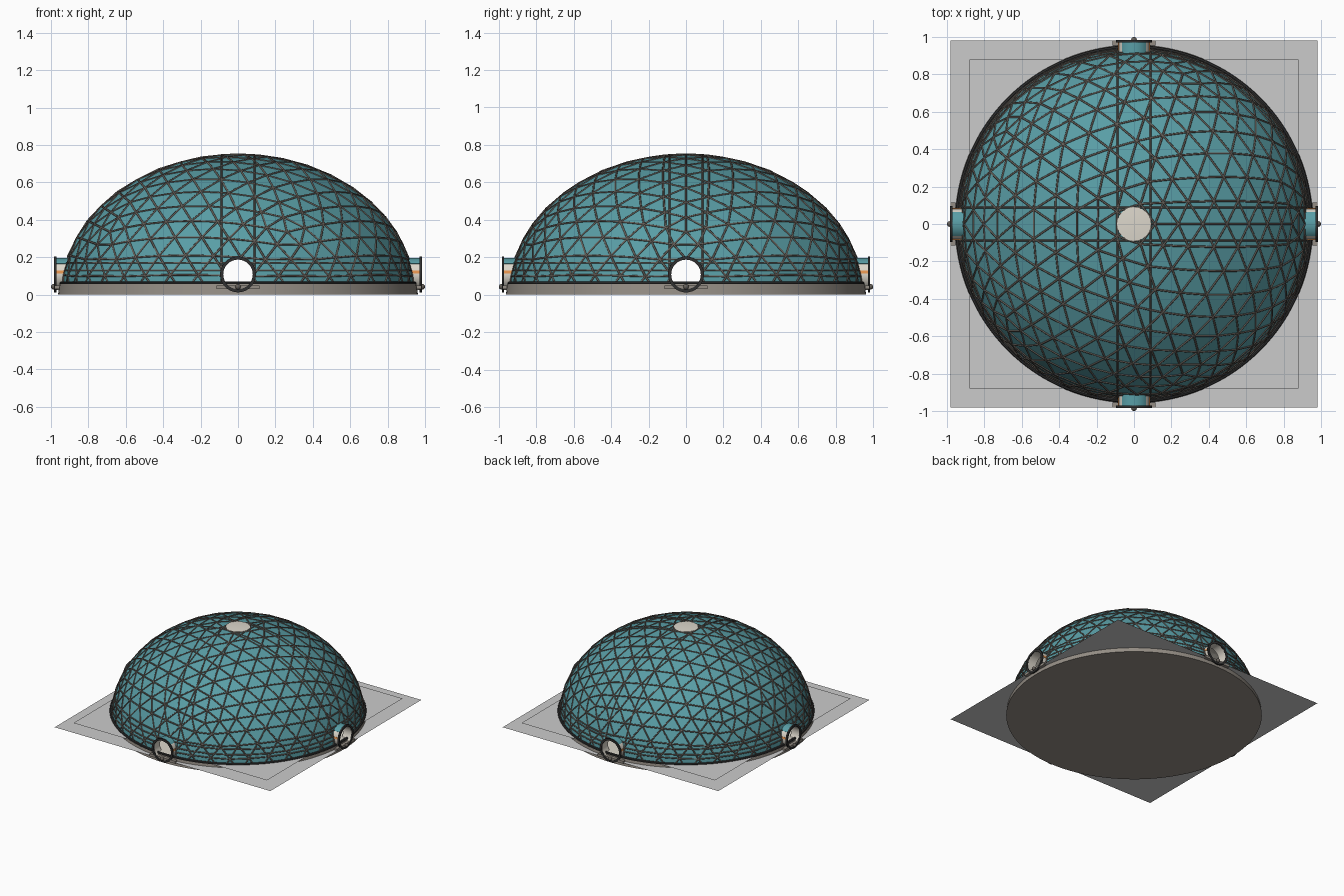
import bpy, bmesh, math
from mathutils import Matrix, Vector

if "Cube" in bpy.data.objects:
    bpy.data.objects.remove(bpy.data.objects["Cube"])

A, C = 0.945, 0.75            # dome radius and height
TR, TZ = 0.086, 0.108         # tunnel radius and axis height
SKY = 0.088                   # skylight radius


def material(name, rgb):
    m = bpy.data.materials.new(name)
    m.diffuse_color = (*rgb, 1)
    m.use_nodes = True
    m.node_tree.nodes["Principled BSDF"].inputs["Base Color"].default_value = m.diffuse_color
    return m


teal = material("teal_panel", (0.10, 0.34, 0.38))
strut = material("strut_grey", (0.13, 0.115, 0.10))
dark = material("dark_trim", (0.03, 0.03, 0.03))
cream = material("cream", (0.72, 0.68, 0.60))
stone = material("base_stone", (0.30, 0.27, 0.235))
orange = material("orange", (0.80, 0.30, 0.08))


def add(name, bm, mat=None, smooth=False):
    me = bpy.data.meshes.new(name)
    bm.to_mesh(me)
    bm.free()
    ob = bpy.data.objects.new(name, me)
    bpy.context.collection.objects.link(ob)
    if mat:
        me.materials.append(mat)
    if smooth:
        bpy.ops.object.select_all(action='DESELECT')
        ob.select_set(True)
        bpy.context.view_layer.objects.active = ob
        bpy.ops.object.shade_smooth_by_angle(angle=math.radians(35))
    return ob


def sweep(name, profile, mat, a0=0, a1=360, n=96, closed=True, mtx=None):
    """Turn an (r, z) profile around z, fully or over part of the circle."""
    bm = bmesh.new()
    full = a1 - a0 == 360
    rings = []
    for i in range(n if full else n + 1):
        a = math.radians(a0 + (a1 - a0) * i / n)
        rings.append([bm.verts.new((r * math.cos(a), r * math.sin(a), z)) for r, z in profile])
    p = len(profile)
    for i in range(n):
        s, t = rings[i], rings[(i + 1) % len(rings)]
        for j in range(p if closed else p - 1):
            k = (j + 1) % p
            bm.faces.new((s[j], t[j], t[k], s[k]))
    if not full:
        bm.faces.new(rings[0])
        bm.faces.new(rings[-1][::-1])
    bmesh.ops.remove_doubles(bm, verts=bm.verts, dist=1e-5)
    bmesh.ops.recalc_face_normals(bm, faces=bm.faces)
    if mtx:
        bm.transform(mtx)
    return add(name, bm, mat, True)


def band(r0, r1, z0, z1):
    return [(r0, z0), (r1, z0), (r1, z1), (r0, z1)]


def bake(ob):
    dg = bpy.context.evaluated_depsgraph_get()
    return bpy.data.meshes.new_from_object(ob.evaluated_get(dg))


# Geodesic dome: flattened icosphere, sliced along the entrance lines
bm = bmesh.new()
bmesh.ops.create_icosphere(bm, subdivisions=4, radius=1)
bm.transform(Matrix.Diagonal((A, A, C, 1)))


def cut(co, no, clear=False):
    bmesh.ops.bisect_plane(bm, geom=bm.verts[:] + bm.edges[:] + bm.faces[:], dist=1e-4,
                           plane_co=co, plane_no=no, clear_inner=clear)


cut((0, 0, 0.055), (0, 0, 1), True)
for s in (-0.088, 0.088):
    cut((s, 0, 0), (1, 0, 0))
    cut((0, s, 0), (0, 1, 0))
for z in (0.13, 0.17):
    cut((0, 0, z), (0, 0, 1))
edges = [(e.verts[0].co.copy(), e.verts[1].co.copy()) for e in bm.edges]
dome = add("dome_panels", bm, teal)
dome.data.materials.append(cream)
sol = dome.modifiers.new("thickness", 'SOLIDIFY')
sol.thickness, sol.offset, sol.material_offset = 0.012, -1, 1

# Openings for the two tunnel axes and the skylight
cutters = []
for rot, loc, r in ((Matrix.Rotation(math.pi / 2, 4, 'X'), (0, 0, TZ), TR),
                    (Matrix.Rotation(math.pi / 2, 4, 'Y'), (0, 0, TZ), TR),
                    (Matrix.Identity(4), (0, 0, 1.3), SKY)):
    bm = bmesh.new()
    bmesh.ops.create_cone(bm, cap_ends=True, segments=40, radius1=r, radius2=r, depth=2.4,
                          matrix=Matrix.Translation(loc) @ rot)
    c = add("opening_cutter", bm)
    c.hide_render = True
    cutters.append(c)
    b = dome.modifiers.new("opening", 'BOOLEAN')
    b.operation, b.solver, b.object = 'DIFFERENCE', 'EXACT', c
mesh = bake(dome)
dome.modifiers.clear()
dome.data = mesh
for c in cutters:
    bpy.data.objects.remove(c)


# Struts along every edge, trimmed at the openings
def inside(p):
    return (math.hypot(p.x, p.z - TZ) < TR or math.hypot(p.y, p.z - TZ) < TR
            or math.hypot(p.x, p.y) < SKY)


cu = bpy.data.curves.new("struts", 'CURVE')
cu.dimensions, cu.bevel_depth, cu.bevel_resolution = '3D', 0.0055, 1
cu.use_fill_caps = True
for a, b in edges:
    if inside(a) and inside(b):
        continue
    if inside(a):
        a, b = b, a
    if inside(b):
        lo, hi = 0.0, 1.0
        for _ in range(12):
            m = (lo + hi) / 2
            lo, hi = (lo, m) if inside(a.lerp(b, m)) else (m, hi)
        b = a.lerp(b, lo)
    if (a - b).length < 0.002:
        continue
    sp = cu.splines.new('POLY')
    sp.points.add(1)
    sp.points[0].co, sp.points[1].co = (*a, 1), (*b, 1)
tmp = bpy.data.objects.new("struts_curve", cu)
bpy.context.collection.objects.link(tmp)
bpy.context.view_layer.update()
struts = bpy.data.objects.new("dome_struts", bake(tmp))
struts.data.materials.clear()
struts.data.materials.append(strut)
bpy.context.collection.objects.link(struts)
bpy.data.objects.remove(tmp)

# Skylight cap
cap = [(r, C * math.sqrt(1 - (r / A) ** 2) + 0.004) for r in (0, 0.03, 0.06, 0.09)]
sweep("skylight", cap + [(0.09, 0.735), (0, 0.735)], cream, n=48, closed=False)

# Base drum, floor and rim
sweep("base_drum", [(0, 0), (0.962, 0), (0.955, 0.056), (0, 0.056)], stone, closed=False, n=128)
sweep("floor", [(0, 0.063), (0.93, 0.063), (0.93, 0.05)], cream, closed=False)
sweep("base_rim", [(0.945 + 0.011 * math.cos(t * math.pi / 4), 0.061 + 0.009 * math.sin(t * math.pi / 4))
                   for t in range(8)], dark, n=128)

# Ground sheets
for name, h, z in (("ground_sheet", 0.98, 0.036), ("ground_inner_sheet", 0.88, 0.059)):
    bm = bmesh.new()
    bmesh.ops.create_grid(bm, x_segments=1, y_segments=1, size=h,
                          matrix=Matrix.Translation((0, 0, z)))
    add(name, bm)

# Four entrances
for k, side in enumerate(("front", "right", "back", "left")):
    turn = Matrix.Rotation(k * math.pi / 2, 4, 'Z')
    m = turn @ Matrix.Translation((0, 0, TZ)) @ Matrix.Rotation(math.pi / 2, 4, 'X')
    sweep(side + "_tunnel", band(0.079, 0.084, 0.90, 0.976), cream, n=40, mtx=m)
    sweep(side + "_canopy", band(0.082, 0.088, 0.90, 0.976), teal, 42, 138, 16, mtx=m)
    for a in (4, 166):
        sweep(side + "_stripe", band(0.082, 0.087, 0.90, 0.976), orange, a, a + 10, 3, mtx=m)
    sweep(side + "_door_ring", band(0.079, 0.096, 0.971, 0.983), dark, n=40, mtx=m)
    bm = bmesh.new()
    bmesh.ops.create_cube(bm, size=1, matrix=turn @ Matrix.Translation((0, -0.968, 0.04))
                          @ Matrix.Diagonal((0.23, 0.026, 0.02, 1)))
    add(side + "_step", bm, stone)
    bm = bmesh.new()
    bmesh.ops.create_uvsphere(bm, u_segments=16, v_segments=10, radius=0.015,
                              matrix=turn @ Matrix.Translation((0, -0.985, 0.042)))
    add(side + "_lamp", bm, strut, True)
